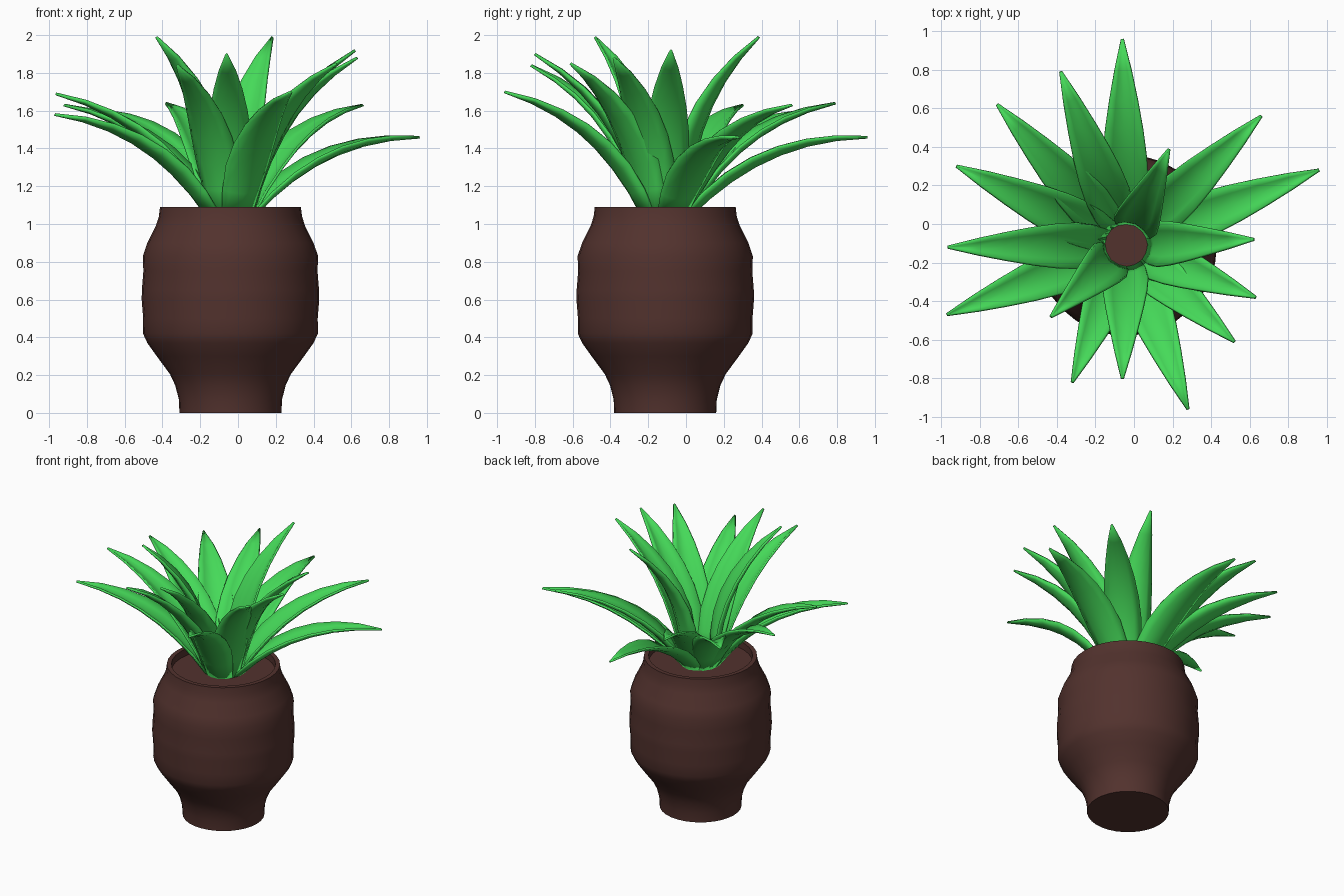
import bpy, bmesh, math
from mathutils import Vector

if "Cube" in bpy.data.objects:
    bpy.data.objects.remove(bpy.data.objects["Cube"])

CENTRE = Vector((-0.04, -0.11, 0.0))


def material(name, rgb):
    m = bpy.data.materials.new(name)
    m.diffuse_color = (*rgb, 1.0)
    m.use_nodes = True
    m.node_tree.nodes["Principled BSDF"].inputs["Base Color"].default_value = m.diffuse_color
    return m


BROWN = material("brown_clay", (0.085, 0.032, 0.027))
SOIL = material("soil_brown", (0.085, 0.032, 0.027))
GREEN = material("leaf_green", (0.06, 0.70, 0.10))


def finish(name, bm, mat, angle):
    bmesh.ops.recalc_face_normals(bm, faces=bm.faces)
    mesh = bpy.data.meshes.new(name)
    bm.to_mesh(mesh)
    bm.free()
    obj = bpy.data.objects.new(name, mesh)
    bpy.context.collection.objects.link(obj)
    mesh.materials.append(mat)
    bpy.ops.object.select_all(action='DESELECT')
    obj.select_set(True)
    bpy.context.view_layer.objects.active = obj
    bpy.ops.object.shade_smooth_by_angle(angle=math.radians(angle))
    return obj


def lathe(name, profile, mat, sides=32):
    bm = bmesh.new()
    verts = [bm.verts.new((r, 0, z)) for r, z in profile]
    edges = [bm.edges.new(p) for p in zip(verts, verts[1:])]
    bmesh.ops.spin(bm, geom=verts + edges, cent=(0, 0, 0), axis=(0, 0, 1),
                   angle=math.tau, steps=sides)
    bmesh.ops.remove_doubles(bm, verts=bm.verts, dist=1e-4)
    obj = finish(name, bm, mat, 35)
    obj.location = CENTRE
    return obj


# Pot: closed bottom, bulging body, rim and inner wall
lathe("pot", [(0, 0), (0.27, 0), (0.273, 0.07), (0.292, 0.145), (0.32, 0.205),
              (0.39, 0.3), (0.44, 0.37), (0.463, 0.42), (0.462, 0.5),
              (0.47, 0.6), (0.469, 0.65), (0.461, 0.75), (0.464, 0.83),
              (0.44, 0.9), (0.395, 0.99), (0.379, 1.04), (0.373, 1.09),
              (0.343, 1.09), (0.343, 1.03)], BROWN)

# Soil disc just under the rim
lathe("soil", [(0, 1.04), (0.35, 1.04)], SOIL)

# Leaf half widths along the length, root to tip
WIDTHS = [0.08, 0.103, 0.117, 0.112, 0.096, 0.072, 0.042, 0.004]
ACROSS = [-1, -0.6, 0, 0.6, 1]


def leaf(name, tip):
    tip = Vector(tip)
    out = Vector((tip.x - CENTRE.x, tip.y - CENTRE.y, 0)).normalized()
    side = Vector((-out.y, out.x, 0))
    root = CENTRE + out * 0.10 + Vector((0, 0, 1.03))
    chord = tip - root
    up = chord.cross(side).normalized()
    bow = 0.125
    bm = bmesh.new()
    rows = []
    for i, w in enumerate(WIDTHS):
        t = i / (len(WIDTHS) - 1)
        p = root + chord * t + up * (4 * bow * t * (1 - t))
        tangent = chord + up * (4 * bow * (1 - 2 * t))
        n = tangent.cross(side).normalized()
        # shallow trough section, edges raised
        rows.append([bm.verts.new(p + side * (s * w) + n * (w * (0.42 * s * s - 0.2)))
                     for s in ACROSS])
    for a, b in zip(rows, rows[1:]):
        for j in range(len(ACROSS) - 1):
            bm.faces.new((a[j], a[j + 1], b[j + 1], b[j]))
    obj = finish(name, bm, GREEN, 50)
    mod = obj.modifiers.new("thickness", 'SOLIDIFY')
    mod.thickness = 0.014
    mod.offset = 0


# Leaf tips around the crown
TIPS = [(-0.06, 0.96, 1.46), (-0.38, 0.79, 1.64), (-0.71, 0.62, 1.60),
        (-0.92, 0.30, 1.63), (-0.965, -0.12, 1.69), (-0.97, -0.47, 1.58),
        (-0.43, -0.48, 1.99), (-0.32, -0.82, 1.84), (-0.06, -0.80, 1.90),
        (0.28, -0.96, 1.70), (0.52, -0.61, 1.85), (0.63, -0.38, 1.88),
        (0.62, -0.08, 1.92), (0.96, 0.28, 1.46), (0.66, 0.56, 1.63),
        (0.18, 0.385, 1.99)]
for k, tip in enumerate(TIPS):
    leaf(f"leaf_{k + 1:02d}", tip)
